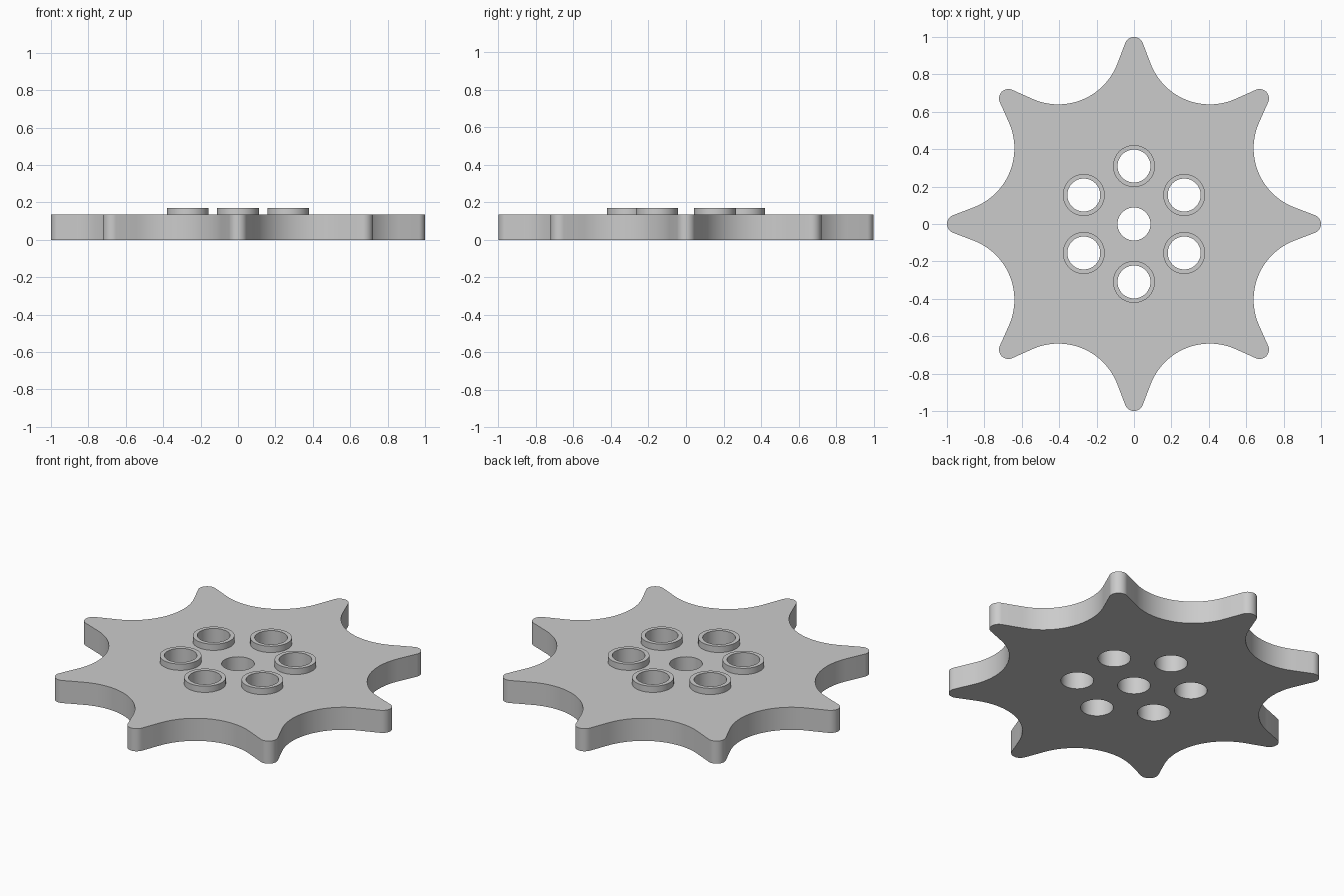
import bpy
import bmesh
from math import sin, cos, pi, radians, acos, atan2
from mathutils import Vector

cube = bpy.data.objects.get("Cube")
if cube:
    bpy.data.objects.remove(cube, do_unlink=True)

# Dimensions
POINTS = 8
TIP_R, TIP_DIST = 0.05, 0.95
VALLEY_R, VALLEY_DIST = 0.338, 1.058
PLATE_H, RING_TOP = 0.134, 0.171
HOLE_R, RING_R, RING_DIST = 0.088, 0.112, 0.31

# Material
grey = bpy.data.materials.new("plain grey")
grey.use_nodes = True
colour = (0.6, 0.6, 0.6, 1)
grey.diffuse_color = colour
grey.node_tree.nodes["Principled BSDF"].inputs["Base Color"].default_value = colour


def polar(r, a):
    return Vector((r * cos(a), r * sin(a)))


def arc(centre, r, a0, a1, steps):
    return [centre + polar(r, a0 + (a1 - a0) * i / steps) for i in range(steps + 1)]


def circle(centre, r):
    return arc(centre, r, 0, 2 * pi, 64)[:-1]


def slab(name, loops, z0, z1):
    """Extrude a filled outline with holes from z0 to z1."""
    curve = bpy.data.curves.new(name, "CURVE")
    curve.dimensions = "2D"
    curve.fill_mode = "BOTH"
    curve.extrude = (z1 - z0) / 2
    for pts in loops:
        spline = curve.splines.new("POLY")
        spline.points.add(len(pts) - 1)
        for p, co in zip(spline.points, pts):
            p.co = (co.x, co.y, 0, 1)
        spline.use_cyclic_u = True
    helper = bpy.data.objects.new(name + " outline", curve)
    bpy.context.collection.objects.link(helper)
    bpy.context.view_layer.update()
    graph = bpy.context.evaluated_depsgraph_get()
    mesh = bpy.data.meshes.new_from_object(helper.evaluated_get(graph))
    bpy.data.objects.remove(helper, do_unlink=True)
    # Weld caps to walls and lift to height
    bm = bmesh.new()
    bm.from_mesh(mesh)
    bmesh.ops.remove_doubles(bm, verts=bm.verts, dist=0.0001)
    bmesh.ops.recalc_face_normals(bm, faces=bm.faces)
    bmesh.ops.translate(bm, verts=bm.verts, vec=(0, 0, (z0 + z1) / 2))
    bm.to_mesh(mesh)
    bm.free()
    mesh.materials.clear()
    mesh.materials.append(grey)
    obj = bpy.data.objects.new(name, mesh)
    bpy.context.collection.objects.link(obj)
    bpy.ops.object.select_all(action="DESELECT")
    obj.select_set(True)
    bpy.context.view_layer.objects.active = obj
    bpy.ops.object.shade_smooth_by_angle(angle=radians(30))
    return obj


# Star outline: rounded tips joined to scooped valleys by tangent lines
step = 2 * pi / POINTS
gap = polar(VALLEY_DIST, step / 2) - polar(TIP_DIST, 0)
turn = acos((TIP_R + VALLEY_R) / gap.length)
tangent = atan2(gap.y, gap.x) - turn
outline = []
for i in range(POINTS):
    a = i * step
    outline += arc(polar(TIP_DIST, a), TIP_R, a - tangent, a + tangent, 14)
    outline += arc(polar(VALLEY_DIST, a + step / 2), VALLEY_R,
                   a + tangent + pi, a + step - tangent - pi + 2 * pi, 28)

# Plate with a centre hole and six holes around it
seats = [polar(RING_DIST, pi / 2 + k * pi / 3) for k in range(6)]
holes = [circle(c, HOLE_R) for c in [Vector((0, 0))] + seats]
slab("star_plate", [outline] + holes, 0, PLATE_H)

# Raised collars around the outer holes
for k, c in enumerate(seats):
    slab(f"hole_collar_{k + 1}", [circle(c, RING_R), circle(c, HOLE_R)], PLATE_H, RING_TOP)
